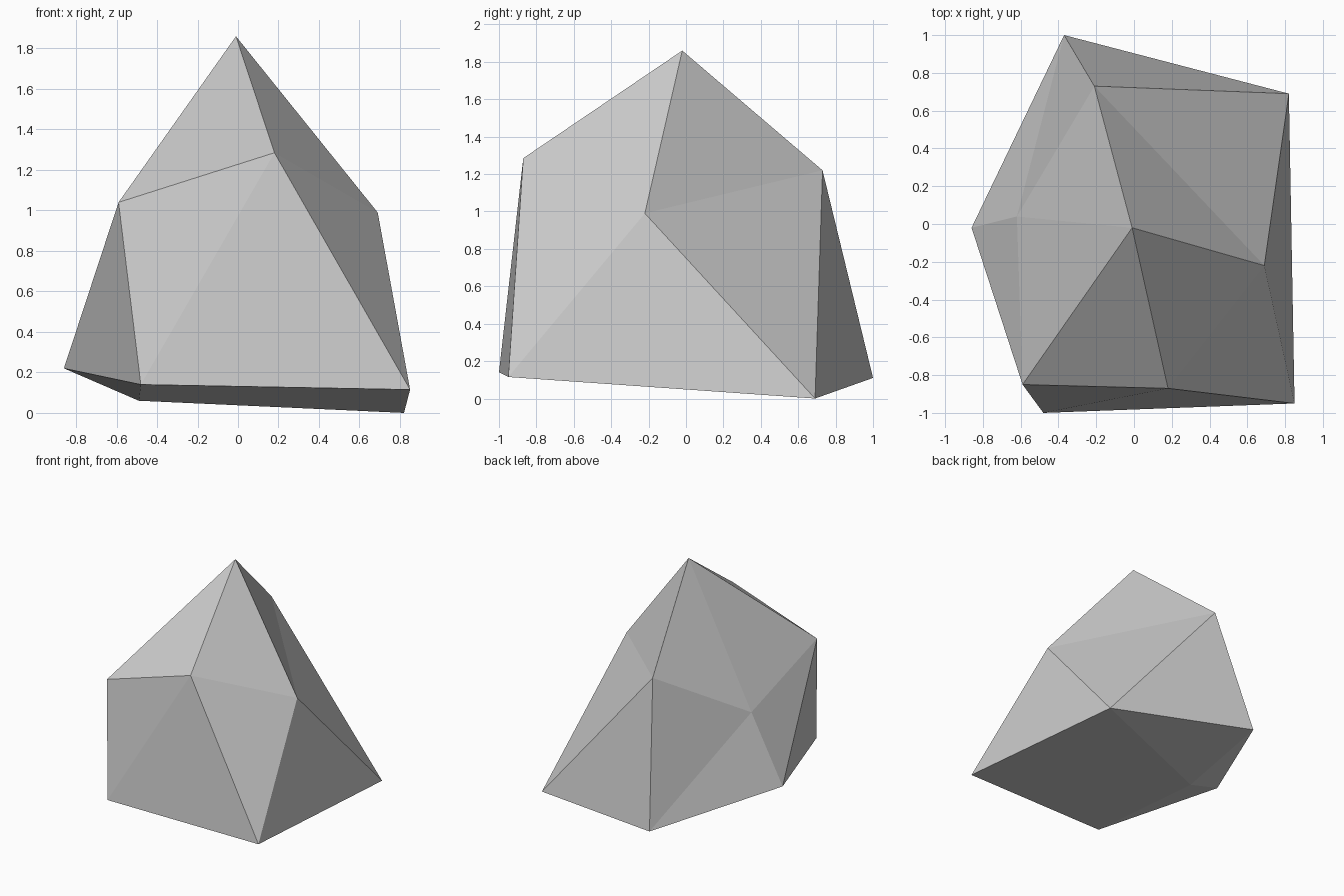
import bpy
import bmesh

cube = bpy.data.objects.get("Cube")
if cube:
    bpy.data.objects.remove(cube, do_unlink=True)

# Stone colour
stone = bpy.data.materials.new("grey stone")
stone.use_nodes = True
colour = (0.6, 0.6, 0.6, 1)
stone.diffuse_color = colour
stone.node_tree.nodes["Principled BSDF"].inputs["Base Color"].default_value = colour

# Peak, shoulder ring, foot ring and underside point of the boulder
bm = bmesh.new()
peak = bm.verts.new((-0.01, -0.02, 1.86))
shoulder = [bm.verts.new(p) for p in (
    (-0.59, -0.85, 1.04), (0.18, -0.87, 1.285), (0.69, -0.22, 0.99),
    (-0.21, 0.73, 1.22), (-0.62, 0.04, 0.785))]
foot = [bm.verts.new(p) for p in (
    (-0.48, -1.0, 0.14), (0.85, -0.95, 0.115), (0.82, 0.69, 0.0),
    (-0.37, 1.0, 0.11), (-0.86, -0.02, 0.22))]
underside = bm.verts.new((-0.49, 0.1, 0.06))

# Facets: a cap, a zigzag band and a base for each step around the rings
count = len(shoulder)
for i in range(count):
    j = (i + 1) % count
    bm.faces.new((peak, shoulder[i], shoulder[j]))
    bm.faces.new((shoulder[i], foot[i], shoulder[j]))
    bm.faces.new((foot[i], foot[j], shoulder[j]))
    bm.faces.new((underside, foot[j], foot[i]))
bmesh.ops.recalc_face_normals(bm, faces=bm.faces)

mesh = bpy.data.meshes.new("boulder")
bm.to_mesh(mesh)
bm.free()
mesh.materials.append(stone)
boulder = bpy.data.objects.new("boulder", mesh)
bpy.context.collection.objects.link(boulder)
